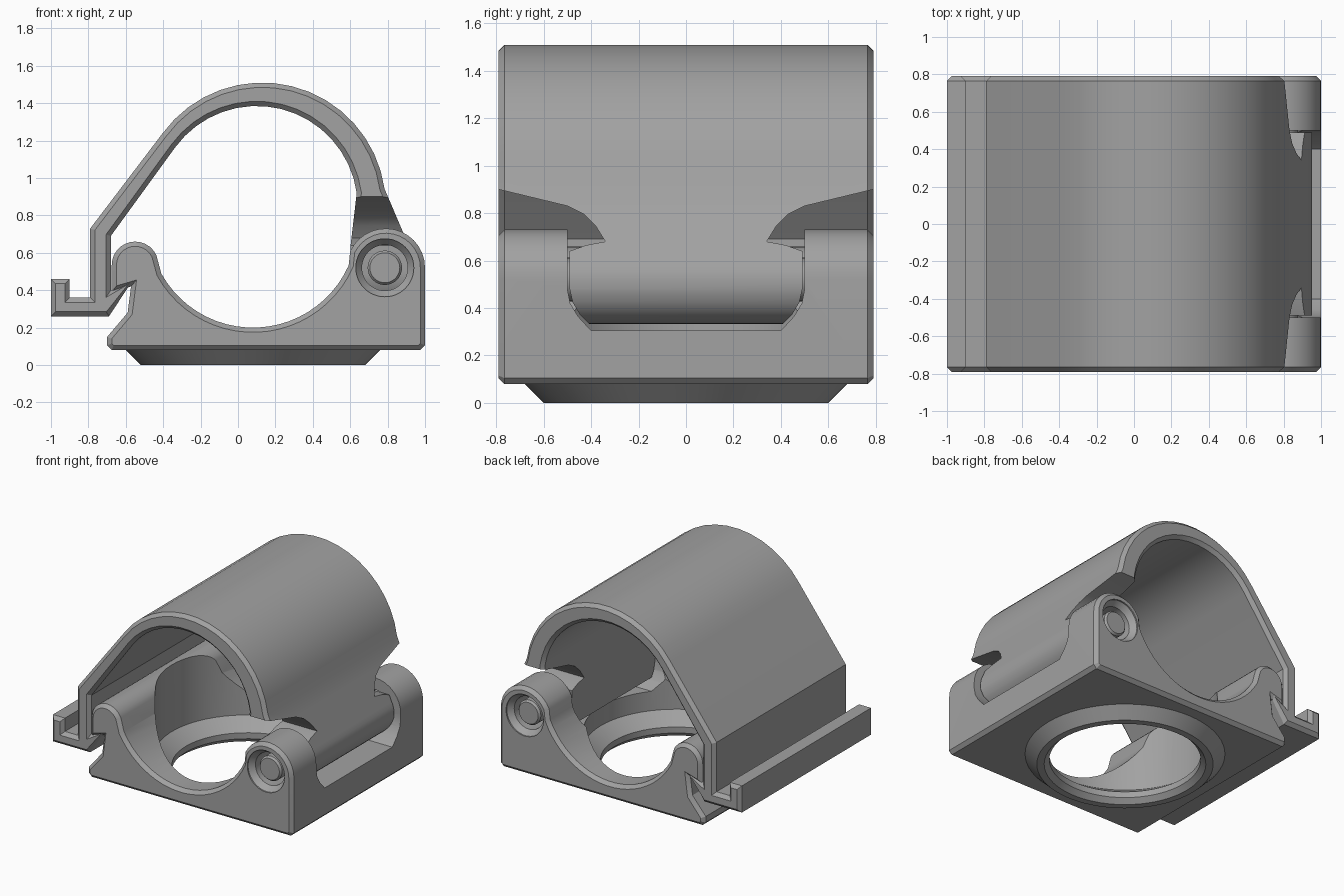
import bpy, bmesh
from math import sin, cos, radians, pi
from mathutils import Vector

if "Cube" in bpy.data.objects:
    bpy.data.objects.remove(bpy.data.objects["Cube"])

HX, HZ = 0.785, 0.52          # hinge axis
HALF = 0.79                   # half length along y


def arc(cx, cz, r, a0, a1, n):
    return [(cx + r * cos(radians(a0 + (a1 - a0) * i / n)),
             cz + r * sin(radians(a0 + (a1 - a0) * i / n))) for i in range(n + 1)]


def inset(pts, c):
    if sum(a[0] * b[1] - b[0] * a[1] for a, b in zip(pts, pts[1:] + pts[:1])) < 0:
        c = -c
    out = []
    for i, p in enumerate(pts):
        p, q, s = Vector(p), Vector(pts[i - 1]), Vector(pts[(i + 1) % len(pts)])
        d1, d2 = (p - q).normalized(), (s - p).normalized()
        n1, n2 = Vector((-d1.y, d1.x)), Vector((-d2.y, d2.x))
        out.append(tuple(p + (n1 + n2) * c / max(1 + n1.dot(n2), 0.5)))
    return out


def skin(name, rings):
    bm = bmesh.new()
    vr = [[bm.verts.new(p) for p in ring] for ring in rings]
    n = len(vr[0])
    for a, b in zip(vr, vr[1:]):
        for i in range(n):
            j = (i + 1) % n
            bm.faces.new((a[i], a[j], b[j], b[i]))
    bm.faces.new(vr[0])
    bm.faces.new(vr[-1])
    bmesh.ops.recalc_face_normals(bm, faces=bm.faces)
    me = bpy.data.meshes.new(name)
    bm.to_mesh(me)
    bm.free()
    ob = bpy.data.objects.new(name, me)
    bpy.context.collection.objects.link(ob)
    return ob


def prism_y(name, pts, c=0.025):
    small = inset(pts, c)
    layers = [(small, -HALF), (pts, -HALF + c), (pts, HALF - c), (small, HALF)]
    return skin(name, [[(x, y, z) for x, z in p] for p, y in layers])


def prism_x(name, pts, x0, x1):
    return skin(name, [[(x, y, z) for y, z in pts] for x in (x0, x1)])


def lathe(name, prof, centre, axis, n=48):
    rings = []
    for r, h in prof:
        cs = [(r * cos(2 * pi * i / n), r * sin(2 * pi * i / n)) for i in range(n)]
        rings.append([(centre[0] + a, b, h) if axis == 'Z' else
                      (centre[0] + a, h, centre[1] + b) for a, b in cs])
    return skin(name, rings)


def boolean(ob, other, op='DIFFERENCE'):
    m = ob.modifiers.new(other.name, 'BOOLEAN')
    m.operation, m.object, m.solver = op, other, 'EXACT'
    bpy.context.view_layer.objects.active = ob
    bpy.ops.object.modifier_apply(modifier=m.name)
    bpy.data.objects.remove(other)


# base: saddle block with catch ridge on the left and hinge ears on the right
base = prism_y("saddle_base",
               [(-0.675, 0.08), (-0.7, 0.105), (-0.7, 0.15), (-0.59, 0.28),
                (-0.572, 0.42), (-0.675, 0.39)]
               + arc(-0.55, 0.535, 0.125, 180, 25, 12)
               + arc(0.08, 0.76, 0.56, 209, 336, 22)
               + arc(0.79, 0.52, 0.21, 155, 0, 14)
               + [(1.0, 0.105), (0.975, 0.08)])
# round foot collar
boolean(base, lathe("collar", [(0.6, 0), (0.68, 0.08), (0.68, 0.1)], (0.08, 0), 'Z', 64), 'UNION')
# stepped vertical opening through the base
boolean(base, lathe("opening", [(0.55, -0.1), (0.55, 0), (0.515, 0.035), (0.515, 0.08),
                                (0.63, 0.16), (0.63, 1.2)], (0.08, 0), 'Z', 64))
# slot between the hinge ears
half_slot = [(0.4, 0.305), (0.455, 0.365), (0.488, 0.42), (0.5, 0.48), (0.5, 1.0)]
boolean(base, prism_x("slot", half_slot + [(-y, z) for y, z in reversed(half_slot)], 0.5, 1.2))
# countersunk pin bore
boolean(base, lathe("bore", [(0.155, -0.85), (0.155, -0.78), (0.122, -0.74),
                             (0.122, 0.74), (0.155, 0.78), (0.155, 0.85)], (HX, HZ), 'Y'))

# lid: arched shell with hinge arm, straight latch wall, barb and finger lip
lid = prism_y("arched_lid",
              [(-1.0, 0.26), (-1.0, 0.46), (-0.9, 0.46), (-0.9, 0.36), (-0.79, 0.36), (-0.79, 0.73)]
              + arc(0.13, 0.85, 0.66, 144, 8, 16)
              + arc(0.775, 0.51, 0.178, 28, -90, 12)
              + [(0.67, 0.332), (0.602, 0.38), (0.602, 0.64)]
              + arc(0.1, 0.845, 0.54, 8, 144, 16)
              + [(-0.68, 0.69), (-0.68, 0.4), (-0.565, 0.45), (-0.69, 0.26)])
# trim both ends of the hinge arm to clear the ears
for s in (1, -1):
    trim = [(0.9, 0.93), (0.79, 0.9), (0.5, 0.83), (0.43, 0.795), (0.38, 0.745), (0.34, 0.68),
            (0.42, 0.665), (0.49, 0.64), (0.49, 0.48), (0.478, 0.425), (0.447, 0.372),
            (0.39, 0.315), (0.39, 0.2), (0.9, 0.2)]
    boolean(lid, prism_x("trim", [(s * y, z) for y, z in trim], 0.45, 1.2))

# hinge pin
pin = lathe("hinge_pin", [(0.08, -0.745), (0.092, -0.73), (0.092, 0.73), (0.08, 0.745)],
            (HX, HZ), 'Y', 32)

# dark grey plastic
grey = bpy.data.materials.new("dark_grey")
grey.diffuse_color = (0.36, 0.36, 0.36, 1)
grey.use_nodes = True
grey.node_tree.nodes["Principled BSDF"].inputs["Base Color"].default_value = grey.diffuse_color
for ob in (base, lid, pin):
    ob.data.materials.clear()
    ob.data.materials.append(grey)
    bpy.ops.object.select_all(action='DESELECT')
    ob.select_set(True)
    bpy.context.view_layer.objects.active = ob
    bpy.ops.object.shade_smooth_by_angle(angle=radians(25))
